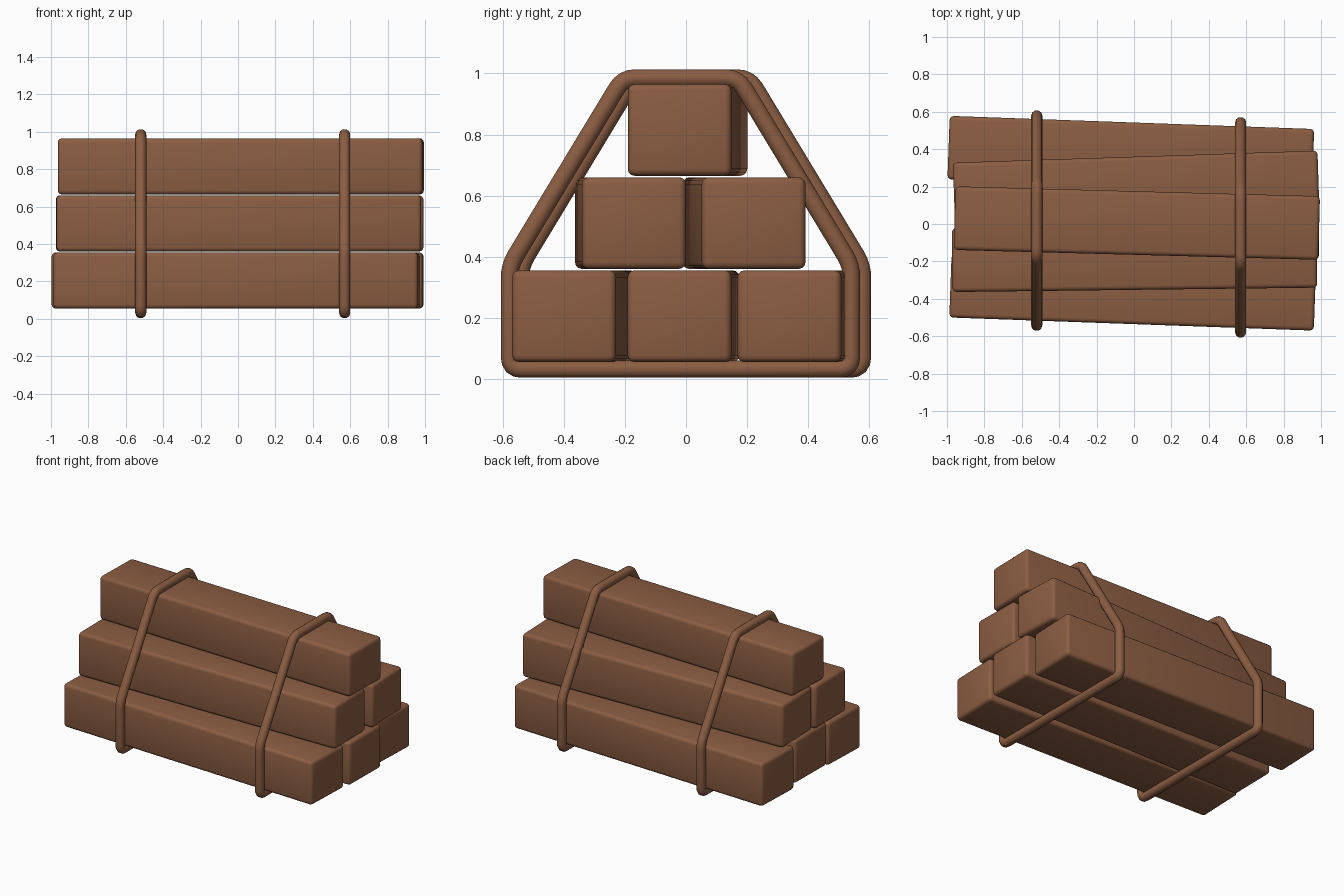
import bpy
import bmesh
from math import cos, radians
from mathutils import Vector, Matrix

cube = bpy.data.objects.get("Cube")
if cube:
    bpy.data.objects.remove(cube, do_unlink=True)

# Single brown wood colour
brown = bpy.data.materials.new("warm_brown")
brown.use_nodes = True
colour = (0.26, 0.11, 0.055, 1.0)
brown.diffuse_color = colour
bsdf = next(n for n in brown.node_tree.nodes if n.type == 'BSDF_PRINCIPLED')
bsdf.inputs["Base Color"].default_value = colour

LENGTH, WIDTH, HEIGHT = 1.95, 0.34, 0.30
ROPE_RADIUS = 0.03


def activate(obj):
    bpy.ops.object.select_all(action='DESELECT')
    obj.select_set(True)
    bpy.context.view_layer.objects.active = obj


def make_beam(name, x, y, z, angle):
    """Soft-edged square timber, turned slightly about z."""
    bm = bmesh.new()
    bmesh.ops.create_cube(bm, size=1, matrix=Matrix.Diagonal((LENGTH, WIDTH, HEIGHT, 1)))
    bmesh.ops.bevel(bm, geom=bm.edges[:], offset=0.022, segments=3,
                    profile=0.5, affect='EDGES')
    mesh = bpy.data.meshes.new(name)
    bm.to_mesh(mesh)
    bm.free()
    mesh.materials.append(brown)
    obj = bpy.data.objects.new(name, mesh)
    bpy.context.collection.objects.link(obj)
    obj.location = (x, y, z)
    obj.rotation_euler.z = angle
    activate(obj)
    bpy.ops.object.shade_smooth_by_angle(angle=radians(35))


def rounded_loop(corners, radius, steps=4):
    """Replace each corner of a closed outline with a short curve."""
    points = []
    for i, corner in enumerate(corners):
        before = corner + (corners[i - 1] - corner).normalized() * radius
        after = corner + (corners[(i + 1) % len(corners)] - corner).normalized() * radius
        for s in range(steps + 1):
            t = s / steps
            points.append(before.lerp(corner, t).lerp(corner.lerp(after, t), t))
    return points


def make_rope(name, x, y):
    """Closed round strap following the outline of the stack."""
    half = [Vector((0, 0.56, 0.032)), Vector((0, 0.56, 0.37)), Vector((0, 0.188, 0.985))]
    mirrored = [Vector((0, -p.y, p.z)) for p in reversed(half)]
    points = rounded_loop(half + mirrored, 0.04)
    curve = bpy.data.curves.new(name, 'CURVE')
    curve.dimensions = '3D'
    curve.bevel_depth = ROPE_RADIUS
    curve.bevel_resolution = 3
    spline = curve.splines.new('POLY')
    spline.points.add(len(points) - 1)
    for target, p in zip(spline.points, points):
        target.co = (p.x, p.y, p.z, 1)
    spline.use_cyclic_u = True
    curve.materials.append(brown)
    obj = bpy.data.objects.new(name, curve)
    bpy.context.collection.objects.link(obj)
    obj.location = (x, y, 0)
    activate(obj)
    bpy.ops.object.convert(target='MESH')
    bpy.ops.object.shade_smooth_by_angle(angle=radians(50))


# Pyramid of six timbers in three layers
beams = [
    ("bottom_front_beam", -0.007, -0.365, 0.205, -0.036),
    ("bottom_middle_beam", 0.015, -0.008, 0.205, -0.014),
    ("bottom_back_beam", -0.017, 0.373, 0.205, -0.036),
    ("middle_front_beam", 0.003, -0.182, 0.51, 0.012),
    ("middle_back_beam", 0.012, 0.19, 0.51, 0.033),
    ("top_beam", 0.015, 0.005, 0.815, -0.027),
]
for beam in beams:
    make_beam(*beam)

# Two binding ropes
make_rope("right_rope", -0.52, 0.018)
make_rope("left_rope", 0.57, -0.018)
